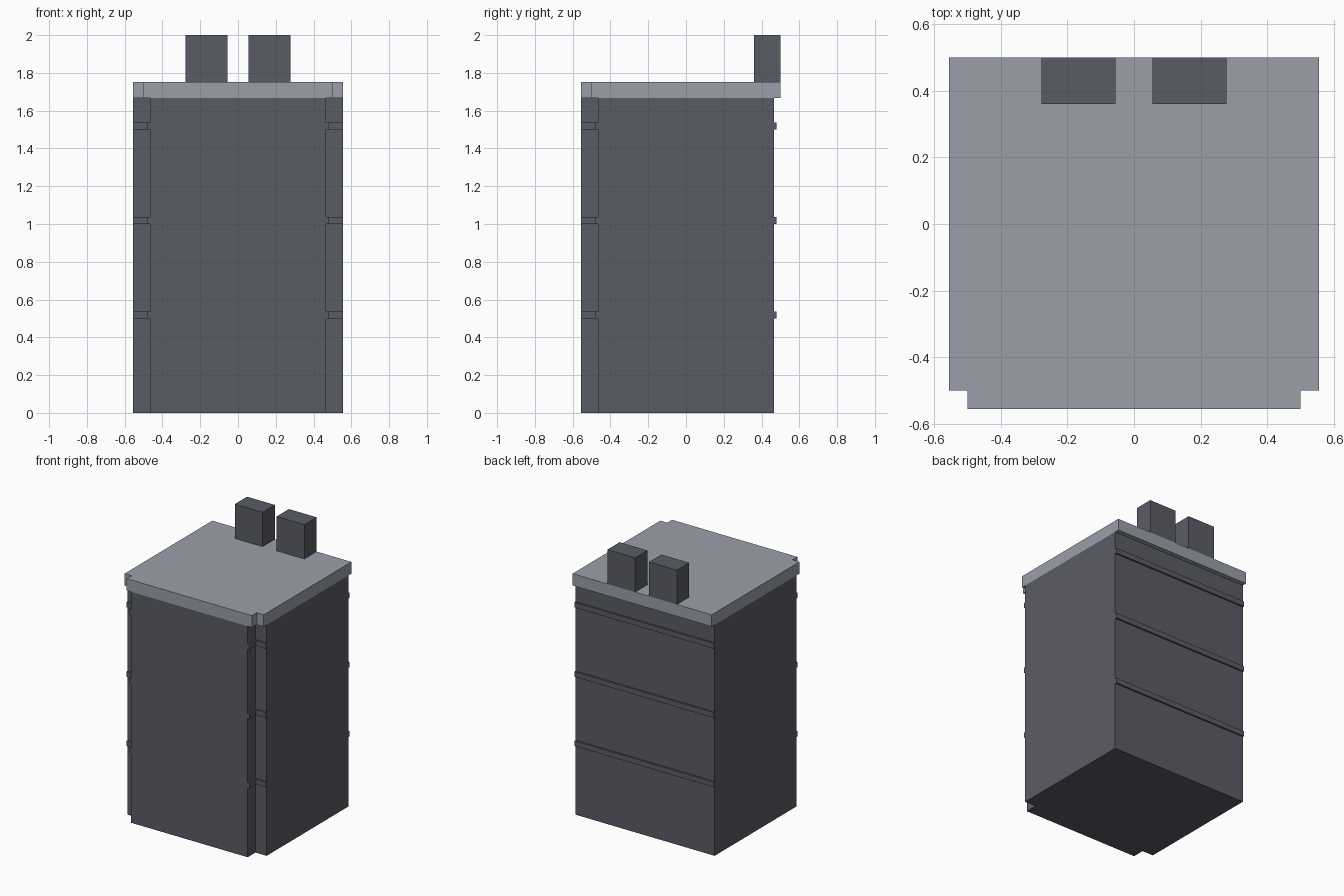
import bpy, bmesh

if "Cube" in bpy.data.objects:
    bpy.data.objects.remove(bpy.data.objects["Cube"])


def material(name, rgb):
    m = bpy.data.materials.new(name)
    m.diffuse_color = (*rgb, 1)
    m.use_nodes = True
    m.node_tree.nodes["Principled BSDF"].inputs["Base Color"].default_value = m.diffuse_color
    return m


dark = material("dark slate", (0.102, 0.107, 0.133))
light = material("light grey", (0.332, 0.347, 0.400))


def prism(name, points, z0, z1, mat):
    """Extrude a flat outline from z0 up to z1."""
    bm = bmesh.new()
    face = bm.faces.new([bm.verts.new((x, y, z0)) for x, y in points])
    up = bmesh.ops.extrude_face_region(bm, geom=[face])["geom"]
    for v in up:
        if isinstance(v, bmesh.types.BMVert):
            v.co.z = z1
    bmesh.ops.recalc_face_normals(bm, faces=bm.faces)
    me = bpy.data.meshes.new(name)
    bm.to_mesh(me)
    bm.free()
    me.materials.append(mat)
    ob = bpy.data.objects.new(name, me)
    bpy.context.collection.objects.link(ob)
    return ob


def rect(x0, x1, y0, y1):
    return [(x0, y0), (x1, y0), (x1, y1), (x0, y1)]


def notched(inner, outer, back):
    """Square outline with both front corners cut out."""
    half = [(inner, -outer), (inner, -inner), (outer, -inner), (outer, back)]
    return half + [(-x, y) for x, y in reversed(half)]


OUT = 0.5556   # outer wall
IN = 0.4667    # recessed corner and back wall
BAND = 0.479   # band surface

# Main body and overhanging top slab
prism("body", notched(IN, OUT, IN), 0, 1.667, dark)
prism("top_slab", notched(0.5, OUT, 0.5), 1.667, 1.7525, light)

# Two blocks standing at the back of the slab
for side, x in (("left", -0.167), ("right", 0.167)):
    prism(side + "_top_block", rect(x - 0.111, x + 0.111, 0.36, 0.5), 1.7525, 2.0, dark)

# Thin bands across the back and inside the corner notches
corner = [(IN, -OUT), (BAND, -OUT), (BAND, -BAND), (OUT, -BAND), (OUT, -IN), (IN, -IN)]
for i, z in enumerate((0.5, 1.0, 1.5), 1):
    prism(f"back_band_{i}", rect(-OUT, OUT, IN, BAND), z, z + 0.038, dark)
    for side, s in (("left", -1), ("right", 1)):
        prism(f"{side}_corner_band_{i}", [(s * x, y) for x, y in corner], z, z + 0.038, dark)
